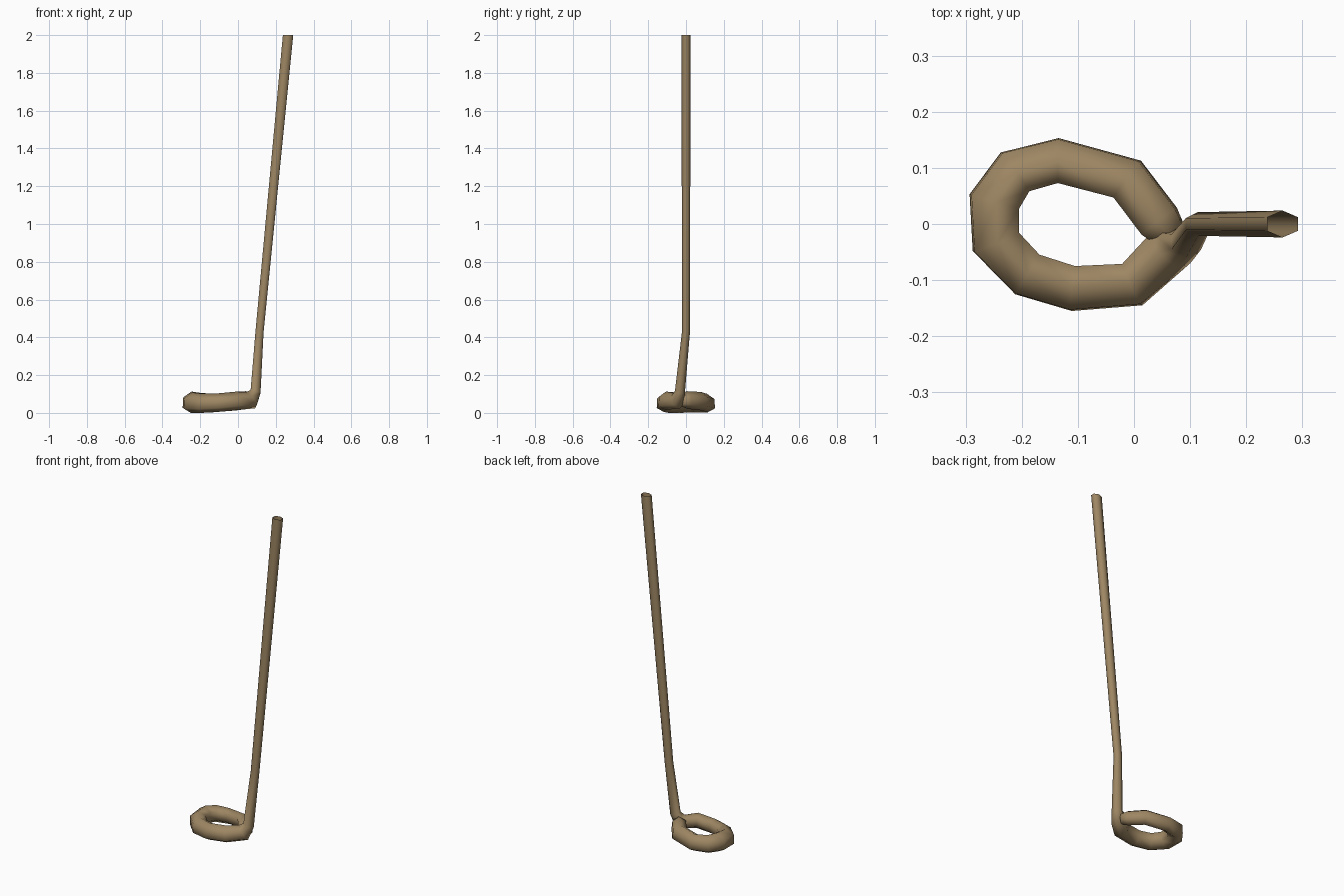
import bpy, bmesh, math
from mathutils import Vector

if "Cube" in bpy.data.objects:
    bpy.data.objects.remove(bpy.data.objects["Cube"])

wood = bpy.data.materials.new("tan wood")
wood.diffuse_color = (0.34, 0.24, 0.125, 1)
wood.use_nodes = True
wood.node_tree.nodes["Principled BSDF"].inputs["Base Color"].default_value = wood.diffuse_color

# Path from the tip of the shaft, down and around the loop: x, y, z, radius
PATH = [
    (0.265, 0.0, 2.0, 0.026), (0.114, 0.0, 0.43, 0.023),
    (0.093, -0.032, 0.115, 0.029), (0.066, -0.042, 0.068, 0.047),
    (-0.003, -0.108, 0.066, 0.047), (-0.108, -0.115, 0.056, 0.047),
    (-0.19, -0.09, 0.053, 0.049), (-0.246, -0.032, 0.056, 0.052),
    (-0.249, 0.04, 0.060, 0.053), (-0.212, 0.093, 0.057, 0.050),
    (-0.135, 0.113, 0.054, 0.047), (-0.012, 0.080, 0.064, 0.047),
    (0.045, 0.005, 0.070, 0.045), (0.070, -0.025, 0.070, 0.032),
]
SIDES = 6


def sweep(name, path, sides):
    pts = [Vector(p[:3]) for p in path]
    bm = bmesh.new()
    side = Vector((0, 1, 0))
    rings, last = [], None
    for i, p in enumerate(pts):
        into = (p - pts[max(i - 1, 0)]).normalized()
        out = (pts[min(i + 1, len(pts) - 1)] - p).normalized()
        t = (into + out).normalized()
        if i == 0:
            t = Vector((0, 0, -1))      # level cut at the tip
        if last:
            side = last.rotation_difference(t) @ side
        side = (side - t * side.dot(t)).normalized()
        up = t.cross(side)
        last = t
        r = path[i][3]
        ring = []
        for k in range(sides):
            a = math.tau * k / sides
            flat = 1.22 if i == 0 else 1.08
            ring.append(bm.verts.new(
                p + side * (r * 0.92 * math.cos(a)) + up * (r * flat * math.sin(a))))
        rings.append(ring)
    for a, b in zip(rings, rings[1:]):
        for k in range(sides):
            j = (k + 1) % sides
            bm.faces.new((a[k], a[j], b[j], b[k]))
    bm.faces.new(rings[-1])             # buried loop end; tip stays open
    bmesh.ops.recalc_face_normals(bm, faces=bm.faces)
    for f in bm.faces:
        f.smooth = True
    # rest the loop on the ground
    low = min(v.co.z for v in bm.verts)
    for v in bm.verts:
        if v.co.z < 0.3:
            v.co.z -= low
    me = bpy.data.meshes.new(name)
    bm.to_mesh(me)
    bm.free()
    me.materials.append(wood)
    ob = bpy.data.objects.new(name, me)
    bpy.context.collection.objects.link(ob)
    return ob


sweep("looped_staff", PATH, SIDES)
